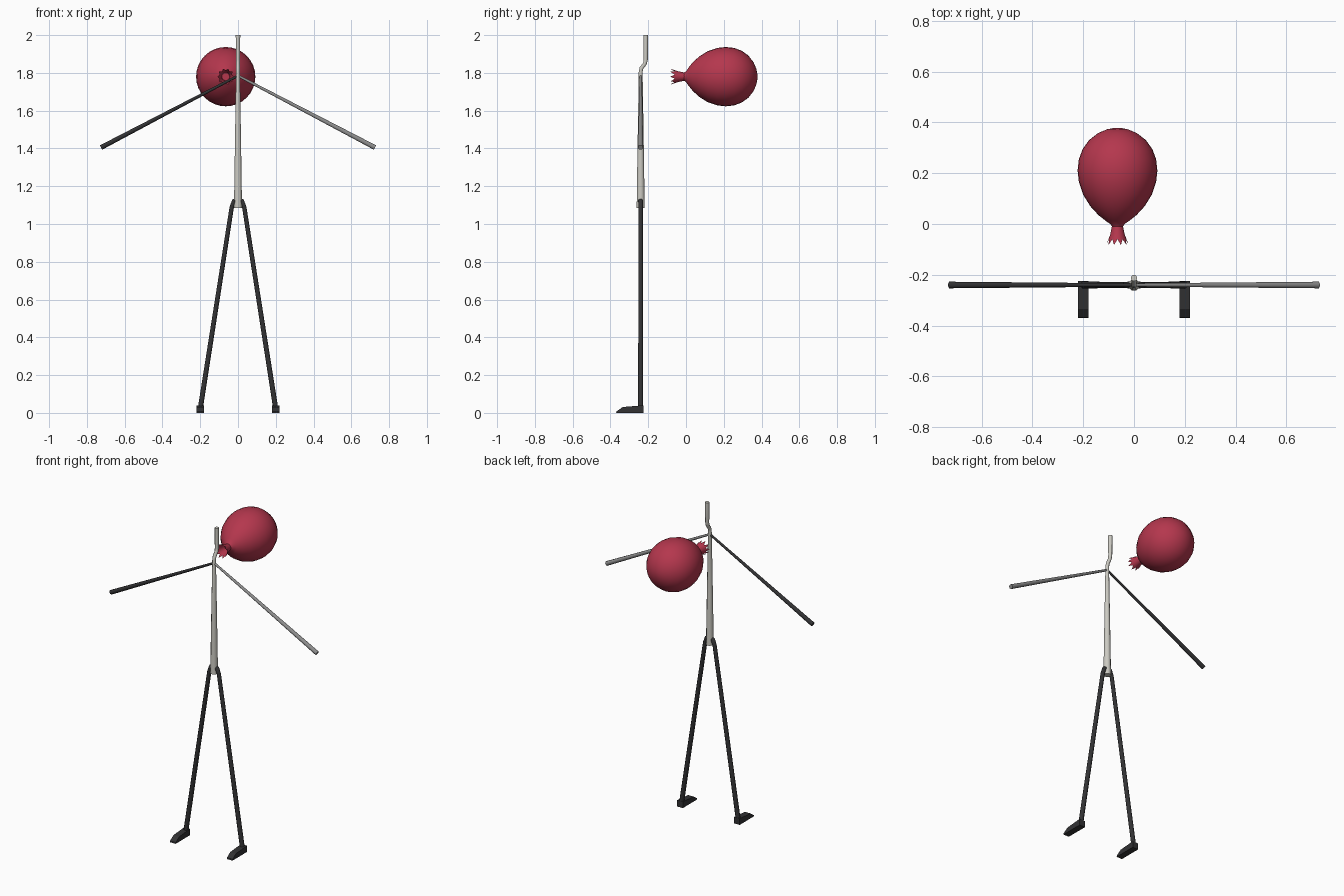
import bpy, bmesh, math
from mathutils import Vector

cube = bpy.data.objects.get("Cube")
if cube:
    bpy.data.objects.remove(cube)


def material(name, r, g, b):
    m = bpy.data.materials.new(name)
    m.use_nodes = True
    m.diffuse_color = (r, g, b, 1)
    m.node_tree.nodes["Principled BSDF"].inputs["Base Color"].default_value = (r, g, b, 1)
    return m


charcoal = material("charcoal", 0.032, 0.032, 0.034)
grey = material("mid_grey", 0.27, 0.27, 0.27)
bone = material("pale_bone", 0.6, 0.59, 0.54)
red = material("balloon_red", 0.46, 0.038, 0.075)


def finish(name, bm, mat, angle):
    bmesh.ops.recalc_face_normals(bm, faces=bm.faces)
    mesh = bpy.data.meshes.new(name)
    bm.to_mesh(mesh)
    bm.free()
    mesh.materials.append(mat)
    ob = bpy.data.objects.new(name, mesh)
    bpy.context.collection.objects.link(ob)
    bpy.ops.object.select_all(action='DESELECT')
    ob.select_set(True)
    bpy.context.view_layer.objects.active = ob
    bpy.ops.object.shade_smooth_by_angle(angle=math.radians(angle))
    return ob


def bridge(bm, a, b):
    n = len(a)
    for i in range(n):
        j = (i + 1) % n
        bm.faces.new((a[i], a[j], b[j], b[i]))


def tube(name, path, radii, normal, mat, sides=8):
    """Tapered tube along a path lying in the plane with this normal."""
    bm = bmesh.new()
    pts, normal, rings = [Vector(p) for p in path], Vector(normal), []
    for k, p in enumerate(pts):
        tangent = (pts[min(k + 1, len(pts) - 1)] - pts[max(k - 1, 0)]).normalized()
        across = tangent.cross(normal)
        ring = []
        for i in range(sides):
            a = math.tau * (i + 0.5) / sides
            ring.append(bm.verts.new(p + radii[k] * (math.cos(a) * normal + math.sin(a) * across)))
        rings.append(ring)
    for a, b in zip(rings, rings[1:]):
        bridge(bm, a, b)
    bm.faces.new(rings[0])
    bm.faces.new(rings[-1])
    return finish(name, bm, mat, 50)


BODY_Y = -0.24

# Spine with a stepped neck
tube("spine", [(0, BODY_Y, 1.085), (0, BODY_Y, 1.4), (0, BODY_Y, 1.805), (0, -0.236, 1.825),
               (0, -0.217, 1.85), (0, -0.213, 1.87), (0, -0.213, 2.0)],
     [0.023, 0.018, 0.011, 0.011, 0.011, 0.012, 0.013], (1, 0, 0), bone)

for side, label, arm_mat in ((1, "left", grey), (-1, "right", charcoal)):
    # Arm widening towards the hand
    tube(label + "_arm", [(0, BODY_Y, 1.785), (side * 0.725, BODY_Y, 1.405)],
         [0.007, 0.014], (0, 1, 0), arm_mat)

    # Leg with a rounded hip
    tube(label + "_leg", [(0, BODY_Y, 1.128), (side * 0.02, BODY_Y, 1.122),
                          (side * 0.033, BODY_Y, 1.09), (side * 0.2, BODY_Y, 0.02)],
         [0.011, 0.014, 0.0125, 0.0145], (0, 1, 0), charcoal)

    # Wedge foot with a sloping toe
    bm = bmesh.new()
    outline = [(-0.225, 0), (-0.37, 0), (-0.368, 0.008), (-0.335, 0.031), (-0.25, 0.038), (-0.225, 0.04)]
    ends = [[bm.verts.new((side * 0.2 + dx, y, z)) for y, z in outline] for dx in (-0.02, 0.02)]
    bridge(bm, *ends)
    for end in ends:
        bm.faces.new(end)
    finish(label + "_foot", bm, charcoal, 30)


# Balloon lying on its side, tied end to the front
CX, CZ = -0.065, 1.78


def ring_at(bm, y, r, count):
    return [bm.verts.new((CX + r * math.cos(math.tau * i / count), y,
                          CZ + r * math.sin(math.tau * i / count))) for i in range(count)]


profile = [(-0.012, 0.02), (0, 0.028), (0.012, 0.046), (0.035, 0.075), (0.07, 0.107), (0.115, 0.135),
           (0.165, 0.152), (0.21, 0.157), (0.255, 0.152), (0.295, 0.137), (0.33, 0.112),
           (0.358, 0.076), (0.373, 0.04), (0.378, 0.012)]
bm = bmesh.new()
rings = [ring_at(bm, y, r, 32) for y, r in profile]
for a, b in zip(rings, rings[1:]):
    bridge(bm, a, b)
bm.faces.new(rings[0])
bm.faces.new(rings[-1])
finish("balloon", bm, red, 40)

# Flared, zigzag mouth of the balloon
bm = bmesh.new()
POINTS = 20
pinch = ring_at(bm, -0.005, 0.021, POINTS)
flare = ring_at(bm, -0.04, 0.028, POINTS)
rim = ring_at(bm, -0.06, 0.034, POINTS)
for i, v in enumerate(rim):
    if i % 2 == 0:
        v.co = Vector((CX, -0.083, CZ)) + (v.co - Vector((CX, -0.06, CZ))) * 1.3
bridge(bm, pinch, flare)
bridge(bm, flare, rim)
finish("balloon_mouth", bm, red, 40)
